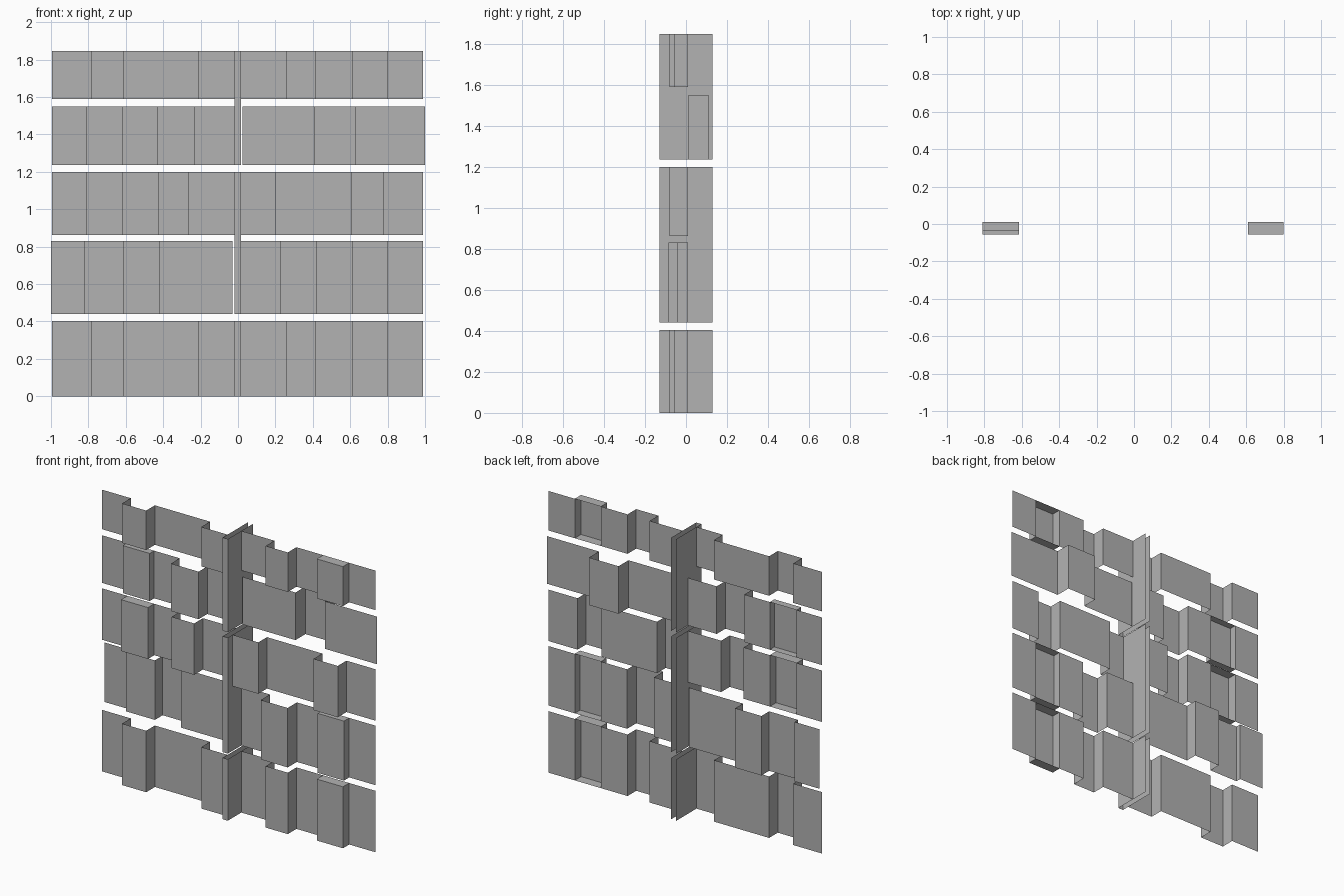
import bpy
import bmesh

cube = bpy.data.objects.get("Cube")
if cube:
    bpy.data.objects.remove(cube, do_unlink=True)

# One plain grey for the whole screen
grey = bpy.data.materials.new("plain_grey")
grey.use_nodes = True
colour = (0.448, 0.448, 0.448, 1)
grey.diffuse_color = colour
grey.node_tree.nodes["Principled BSDF"].inputs["Base Color"].default_value = colour


def make_sheet(name, path, bottom, top, caps=()):
    """Extrude a plan path upward as a thin sheet; caps are (x0, x1, y0, y1)."""
    bm = bmesh.new()
    low = [bm.verts.new((x, y, bottom)) for x, y in path]
    high = [bm.verts.new((x, y, top)) for x, y in path]
    for i in range(len(path) - 1):
        bm.faces.new((low[i], low[i + 1], high[i + 1], high[i]))
    for x0, x1, y0, y1 in caps:
        corners = [(x0, y0), (x1, y0), (x1, y1), (x0, y1)]
        bm.faces.new([bm.verts.new((x, y, top)) for x, y in corners])
        bm.faces.new([bm.verts.new((x, y, bottom)) for x, y in reversed(corners)])
    bmesh.ops.remove_doubles(bm, verts=bm.verts, dist=0.0001)
    mesh = bpy.data.meshes.new(name)
    bm.to_mesh(mesh)
    bm.free()
    mesh.materials.append(grey)
    obj = bpy.data.objects.new(name, mesh)
    bpy.context.collection.objects.link(obj)


BASE = 0.01     # plane of the set-back panels
FRONT = -0.08   # plane of the raised panels


def make_band(name, edges, depths, bottom, top, tray=None):
    """Stepped band: one depth per panel between edges; tray = closed panel."""
    path, caps = [], []
    for i, y in enumerate(depths):
        path += [(edges[i], y), (edges[i + 1], y)]
        if i == tray:
            caps.append((edges[i], edges[i + 1], y, BASE))
    make_sheet(name, path, bottom, top, caps)


L, R = -0.02, 0.017   # sides of the central post

# Top and bottom bands share one layout
for label, bottom, top in (("bottom", 0, 0.403), ("top", 1.588, 1.847)):
    make_band(label + "_band_right", [-0.995, -0.785, -0.61, -0.21, L],
              [BASE, FRONT, BASE, FRONT], bottom, top)
    make_band(label + "_band_left", [R, 0.257, 0.417, 0.61, 0.80, 0.99],
              [BASE, FRONT, BASE, -0.055, BASE], bottom, top, tray=3)

# Lower band
make_band("lower_band_right", [-1, -0.82, -0.61, -0.42, -0.03],
          [0.045, BASE, 0.09, BASE], 0.44, 0.83)
make_band("lower_band_left", [R, 0.225, 0.42, 0.61, 0.80, 0.99],
          [BASE, -0.085, BASE, -0.045, BASE], 0.44, 0.83, tray=3)

# Middle band
make_band("middle_band_right", [-0.995, -0.81, -0.615, -0.425, -0.262, L],
          [BASE, -0.055, BASE, FRONT, BASE], 0.863, 1.2, tray=1)
make_band("middle_band_left", [R, 0.203, 0.605, 0.78, 0.99],
          [FRONT, BASE, FRONT, BASE], 0.863, 1.2)

# Upper band
make_band("upper_band_right", [-0.995, -0.81, -0.615, -0.43, -0.23, L],
          [BASE, -0.037, BASE, FRONT, BASE], 1.236, 1.548, tray=1)
make_band("upper_band_left", [0.025, 0.41, 0.625, 1],
          [BASE, 0.113, BASE], 1.236, 1.548)

# Central post: three channels, open at the back
for label, bottom, top in (("bottom", 0, 0.403), ("middle", 0.44, 1.2),
                           ("top", 1.236, 1.847)):
    make_sheet(label + "_post", [(L, 0.13), (L, -0.13), (R, -0.13), (R, 0.13)],
               bottom, top)
